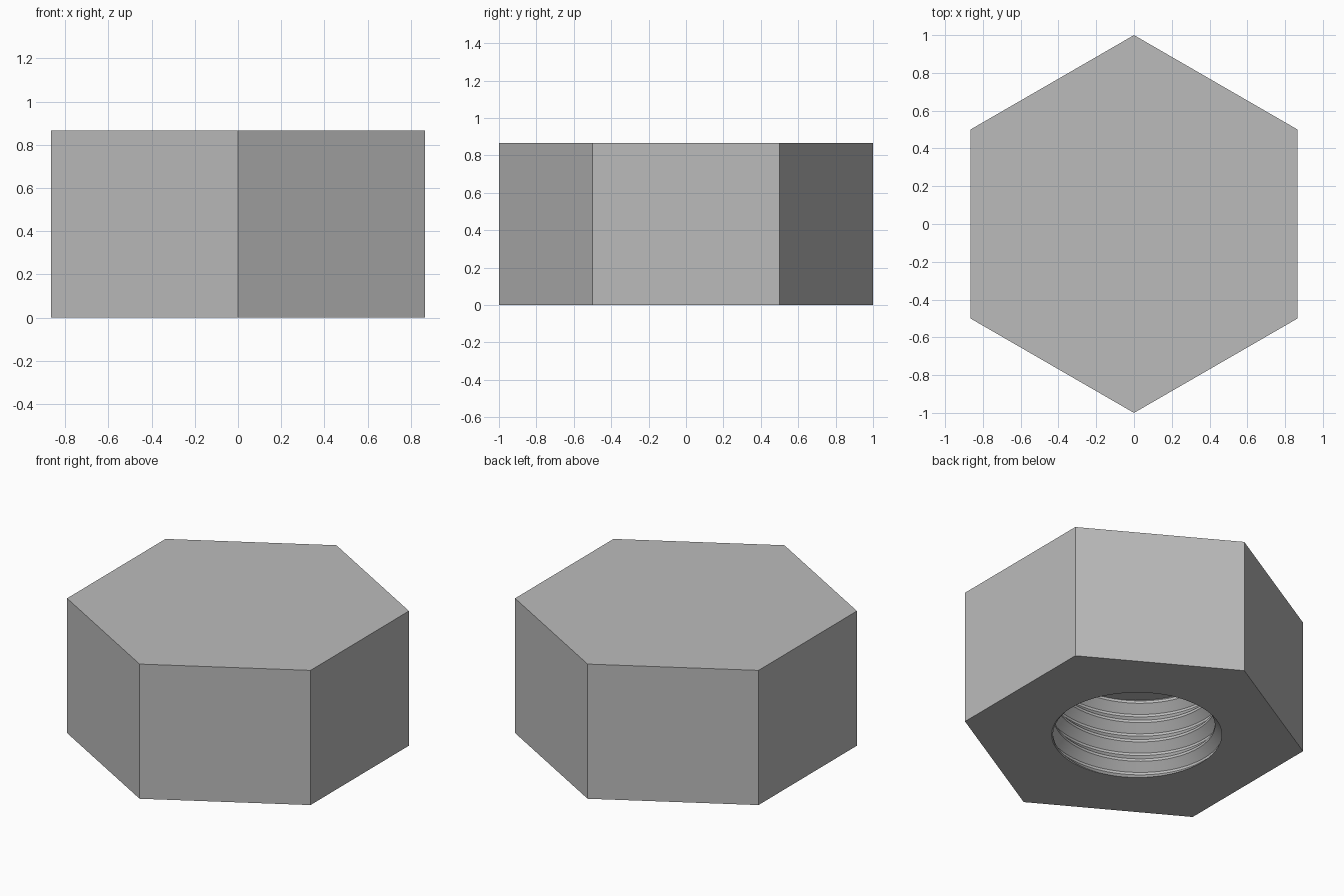
import bpy, bmesh, math

cube = bpy.data.objects.get("Cube")
if cube:
    bpy.data.objects.remove(cube, do_unlink=True)

HEIGHT = 0.866
DEPTH = 0.52      # depth of the blind threaded hole
PITCH = 0.13
R_MIN, R_MAX = 0.472, 0.518
SEGMENTS = 96
START = math.radians(95)
# thread corners in one turn: fraction of pitch, radius
CORNERS = [(-0.0625, R_MAX), (0.0625, R_MAX), (0.4375, R_MIN), (0.5625, R_MIN)]


def thread_radius(phase):
    """Trapezoid thread: flat root, sloped flank, flat crest."""
    d = abs(phase - round(phase))
    t = min(max((d - 0.0625) / 0.375, 0), 1)
    return R_MAX + (R_MIN - R_MAX) * t


steel = bpy.data.materials.new("grey_steel")
steel.use_nodes = True
color = (0.5, 0.5, 0.5, 1)
steel.diffuse_color = color
steel.node_tree.nodes["Principled BSDF"].inputs["Base Color"].default_value = color

bm = bmesh.new()

# helical thread wall, trimmed at the rim and at the hole's end
columns = []
for j in range(SEGMENTS + 1):
    angle = 2 * math.pi * j / SEGMENTS
    shift = (angle - START) / (2 * math.pi)
    column = []
    for turn in range(-2, 7):
        for part, _ in CORNERS:
            z = min(max((turn + part + shift) * PITCH, 0), DEPTH)
            r = thread_radius(z / PITCH - shift)
            column.append(bm.verts.new((r * math.cos(angle), r * math.sin(angle), z)))
    columns.append(column)
for a, b in zip(columns, columns[1:]):
    for k in range(len(a) - 1):
        bm.faces.new((a[k], b[k], b[k + 1], a[k + 1]))
bmesh.ops.remove_doubles(bm, verts=bm.verts[:], dist=1e-5)
bmesh.ops.dissolve_degenerate(bm, dist=1e-5, edges=bm.edges[:])
loose = [e for e in bm.edges if not e.link_faces]
bmesh.ops.delete(bm, geom=loose, context='EDGES')


def open_edges(z):
    return [e for e in bm.edges if len(e.link_faces) == 1
            and all(abs(v.co.z - z) < 1e-4 for v in e.verts)]


# flat end of the hole
bmesh.ops.edgeloop_fill(bm, edges=open_edges(DEPTH))

# hexagonal body, corners pointing front and back
rings = [[bm.verts.new((math.sin(i * math.pi / 3), math.cos(i * math.pi / 3), z))
          for i in range(6)] for z in (0, HEIGHT)]
for i in range(6):
    n = (i + 1) % 6
    bm.faces.new((rings[0][i], rings[0][n], rings[1][n], rings[1][i]))
bm.faces.new(rings[1])

# underside between the hexagon and the hole's rim
bmesh.ops.triangle_fill(bm, edges=open_edges(0), use_beauty=True, normal=(0, 0, -1))
bmesh.ops.recalc_face_normals(bm, faces=bm.faces[:])

mesh = bpy.data.meshes.new("hex_nut")
bm.to_mesh(mesh)
bm.free()
mesh.materials.append(steel)
nut = bpy.data.objects.new("hex_nut", mesh)
bpy.context.collection.objects.link(nut)
bpy.context.view_layer.objects.active = nut
nut.select_set(True)
bpy.ops.object.shade_smooth_by_angle(angle=math.radians(25))
